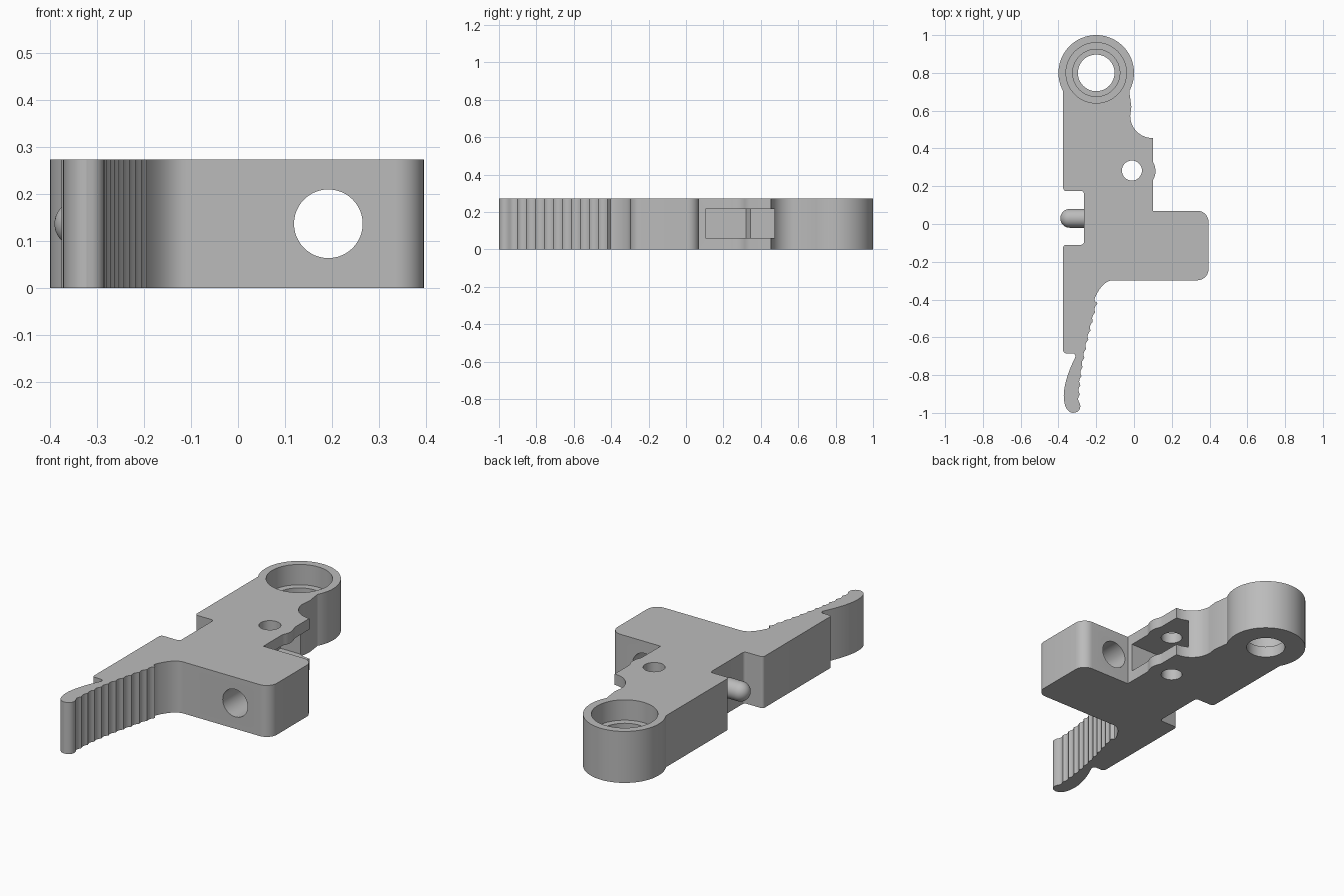
import bpy, bmesh
from math import sin, cos, pi, radians
from mathutils import Vector

cube = bpy.data.objects.get("Cube")
if cube:
    bpy.data.objects.remove(cube)

H = 0.273          # plate thickness
MID = H / 2

grey = bpy.data.materials.new("satin grey")
grey.use_nodes = True
colour = (0.5, 0.5, 0.5, 1)
grey.diffuse_color = colour
grey.node_tree.nodes["Principled BSDF"].inputs["Base Color"].default_value = colour


def arc(cx, cy, r, start, end, n=10):
    """Points on an arc, angles in degrees."""
    angles = [radians(start + (end - start) * i / n) for i in range(n + 1)]
    return [(cx + r * cos(a), cy + r * sin(a)) for a in angles]


def bezier(p0, p1, p2, n=12):
    a, b, c = Vector(p0), Vector(p1), Vector(p2)
    ts = [i / n for i in range(n + 1)]
    return [tuple(a * (1 - t) ** 2 + b * 2 * t * (1 - t) + c * t * t) for t in ts]


def prism(name, points, z0, z1):
    """Closed outline extruded from z0 to z1."""
    bm = bmesh.new()
    face = bm.faces.new([bm.verts.new((x, y, z0)) for x, y in points])
    top = bmesh.ops.extrude_face_region(bm, geom=[face])["geom"]
    moved = [v for v in top if isinstance(v, bmesh.types.BMVert)]
    bmesh.ops.translate(bm, verts=moved, vec=(0, 0, z1 - z0))
    bmesh.ops.recalc_face_normals(bm, faces=bm.faces)
    mesh = bpy.data.meshes.new(name)
    bm.to_mesh(mesh)
    bm.free()
    mesh.materials.append(grey)
    obj = bpy.data.objects.new(name, mesh)
    bpy.context.collection.objects.link(obj)
    return obj


def disc(name, x, y, r, z0, z1, n=64):
    return prism(name, arc(x, y, r, 0, 360 - 360 / n, n - 1), z0, z1)


def select(obj):
    bpy.ops.object.select_all(action="DESELECT")
    obj.select_set(True)
    bpy.context.view_layer.objects.active = obj


def cut(body, cutter):
    cutter.hide_render = True
    select(body)
    mod = body.modifiers.new("cut", "BOOLEAN")
    mod.operation = "DIFFERENCE"
    mod.solver = "EXACT"
    mod.object = cutter
    bpy.ops.object.modifier_apply(modifier=mod.name)
    bpy.data.objects.remove(cutter)


def smooth(obj):
    select(obj)
    bpy.ops.object.shade_smooth_by_angle(angle=radians(25))


# Scalloped finger grip, from the tip upwards
grip = []
scallops, steps = 11, 5
for i in range(scallops * steps + 1):
    t = i / (scallops * steps)
    x = -0.287 * (1 - t) ** 2 - 0.276 * 2 * t * (1 - t) - 0.193 * t * t
    x += -0.03 * t * (1 - t) * (1 - 2 * t)
    grip.append((x - 0.009 * abs(sin(pi * t * scallops)), -0.95 + 0.53 * t))

# Outline, counter-clockwise from the finger tip
outline = arc(-0.318, -0.965, 0.034, -90, 0, 6)
outline += grip
outline += [(-0.21, -0.405)]
outline += bezier((-0.207, -0.39), (-0.165, -0.298), (-0.11, -0.298))
outline += arc(0.335, -0.238, 0.06, -90, 0)
outline += arc(0.335, 0.01, 0.06, 0, 90)
outline += [(0.1, 0.07), (0.1, 0.22)]
outline += bezier((0.102, 0.235), (0.126, 0.28), (0.102, 0.325), 8)
outline += [(0.1, 0.34), (0.1, 0.455)]
outline += arc(0.098, 0.573, 0.118, 268, 180, 14)
outline += [(-0.014, 0.62)]
outline += arc(-0.2, 0.8, 0.2, -29, 209, 56)
outline += arc(-0.36, 0.19, 0.015, 180, 270, 4)
outline += arc(-0.28, 0.16, 0.015, 90, 0, 4)
outline += arc(-0.28, -0.095, 0.015, 0, -90, 4)
outline += arc(-0.36, -0.125, 0.015, 90, 180, 4)
outline += arc(-0.36, -0.67, 0.015, 180, 270, 4)
outline += arc(-0.325, -0.7, 0.015, 90, -25, 6)
outline += bezier((-0.318, -0.72), (-0.365, -0.82), (-0.371, -0.89))
outline += bezier((-0.372, -0.91), (-0.37, -0.995), (-0.322, -1.0), 8)
body = prism("trigger_body", outline, 0, H)

# Stepped bore of the pivot ring
cut(body, disc("bore_cutter", -0.2, 0.8, 0.16, 0.165, H + 0.1))
cut(body, disc("step_cutter", -0.2, 0.8, 0.125, 0.06, H))
cut(body, disc("through_cutter", -0.2, 0.8, 0.097, -0.1, H))

# Side slot and the cross pin hole through it
slot = [(0.3, 0.103), (0.3, 0.472), (-0.08, 0.472), (-0.08, 0.345),
        (-0.13, 0.32), (-0.13, 0.103)]
cut(body, prism("slot_cutter", slot, 0.06, 0.215))
cut(body, disc("pin_hole_cutter", -0.011, 0.283, 0.053, -0.1, H + 0.1, 40))

# Hole running front to back through the side block
hole = disc("block_hole_cutter", 0, 0, 0.073, -0.5, 0.5, 48)
hole.rotation_euler = (pi / 2, 0, 0)
hole.location = (0.192, -0.1, MID)
bpy.context.view_layer.update()
cut(body, hole)
smooth(body)

# Round-nosed plunger standing out of the side notch
profile = [(0.0, -0.22), (0.05, -0.22)] + [(y, -0.34 - x) for x, y in arc(0, 0, 0.05, 90, 0)]
bm = bmesh.new()
verts = [bm.verts.new((x, 0.03, MID + r)) for r, x in profile]
edges = [bm.edges.new(pair) for pair in zip(verts, verts[1:])]
bmesh.ops.spin(bm, geom=verts + edges, cent=(0, 0.03, MID), axis=(1, 0, 0),
               angle=2 * pi, steps=32)
bmesh.ops.remove_doubles(bm, verts=bm.verts, dist=0.0005)
bmesh.ops.recalc_face_normals(bm, faces=bm.faces)
mesh = bpy.data.meshes.new("side_plunger")
bm.to_mesh(mesh)
bm.free()
mesh.materials.append(grey)
plunger = bpy.data.objects.new("side_plunger", mesh)
bpy.context.collection.objects.link(plunger)
smooth(plunger)
